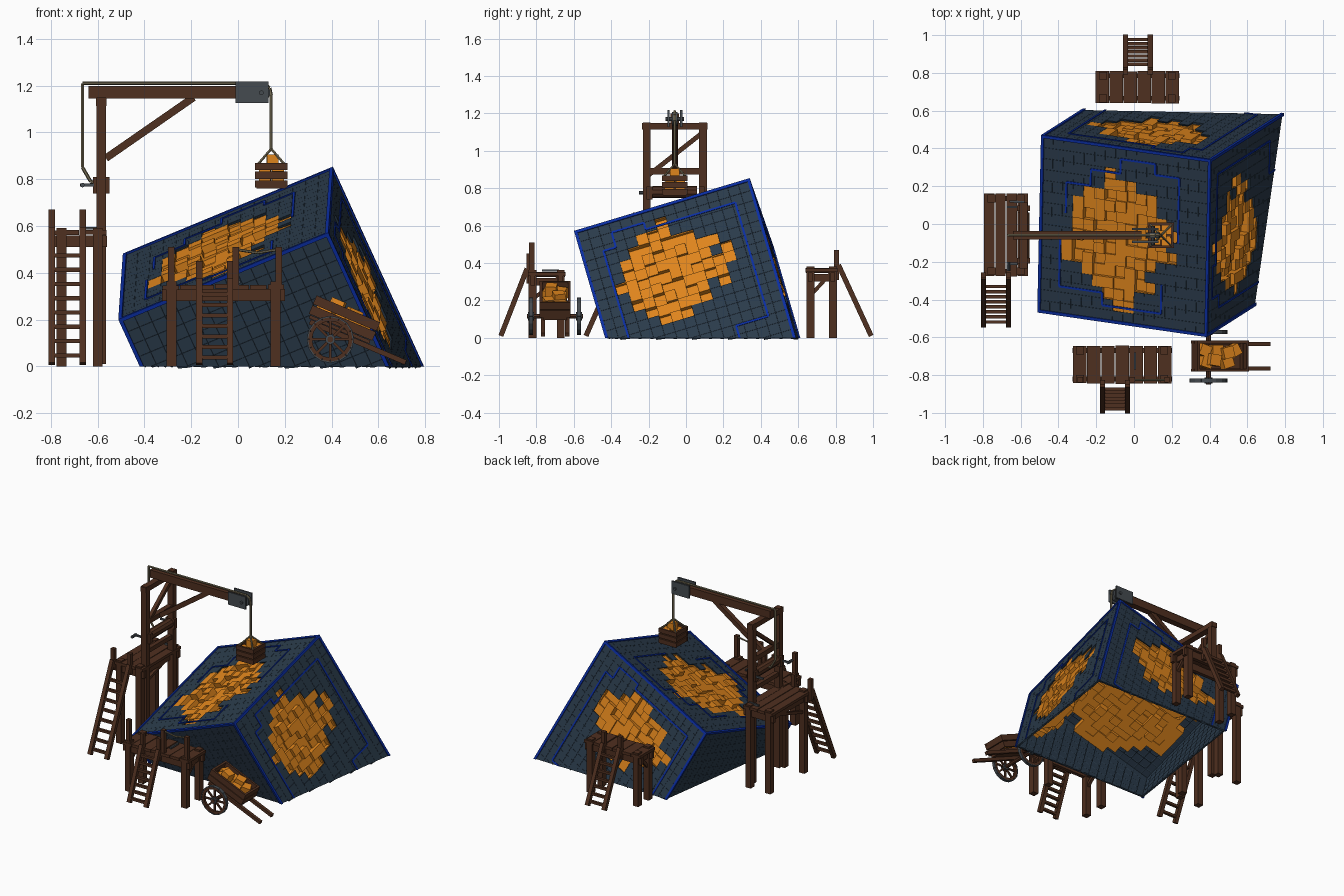
import bpy, bmesh, math, random
from mathutils import Vector, Matrix

if "Cube" in bpy.data.objects:
    bpy.data.objects.remove(bpy.data.objects["Cube"])

random.seed(4)
V = Vector

def material(name, rgb):
    m = bpy.data.materials.new(name)
    m.diffuse_color = (*rgb, 1)
    m.use_nodes = True
    m.node_tree.nodes["Principled BSDF"].inputs["Base Color"].default_value = m.diffuse_color
    return m

WOOD = material("dark_wood", (.078, .029, .014))
TILE = material("slate_tile", (.023, .043, .069))
BLUE = material("blue_trim", (.003, .026, .36))
GOLD = material("orange_block", (.74, .235, .012))
IRON = material("iron", (.06, .07, .08))
ROPE = material("rope", (.19, .16, .095))

def finish(name, bm, *mats):
    me = bpy.data.meshes.new(name)
    bm.to_mesh(me)
    bm.free()
    ob = bpy.data.objects.new(name, me)
    for m in mats:
        me.materials.append(m)
    bpy.context.collection.objects.link(ob)
    return ob

def box(bm, c, s, rot=Matrix.Identity(4)):
    m = Matrix.Translation(c) @ rot @ Matrix.Diagonal((*s, 1))
    bmesh.ops.create_cube(bm, size=1, matrix=m)

def beam(bm, p, q, w, h=None):
    p, q = V(p), V(q)
    x = (q - p).normalized()
    y = (V((0, 0, 1)) if abs(x.z) < .99 else V((0, 1, 0))).cross(x).normalized()
    rot = Matrix((x, y, x.cross(y))).transposed().to_4x4()
    box(bm, (p + q) / 2, ((q - p).length, w, h or w), rot)

def rod(bm, p, q, r, n=8):
    p, q = V(p), V(q)
    m = Matrix.Translation((p + q) / 2) @ (q - p).to_track_quat('Z', 'Y').to_matrix().to_4x4()
    bmesh.ops.create_cone(bm, cap_ends=True, segments=n, radius1=r, radius2=r,
                          depth=(q - p).length, matrix=m)

def clip_ground(bm):
    bmesh.ops.bisect_plane(bm, geom=bm.verts[:] + bm.edges[:] + bm.faces[:],
                           plane_co=(0, 0, 0), plane_no=(0, 0, -1), clear_outer=True)

# ---- tilted cube, sunk in the ground ----
S, N = .965, 16
CELL = S / N
U = V((.93, -.135, .385)).normalized()
W = V((.026, .957, .29))
W = (W - U * W.dot(U)).normalized()
UP = U.cross(W)
TOP = V((-.05, -.062, .520))
CEN = TOP - UP * S / 2

def face_matrix(a, n):
    m = Matrix((a, n.cross(a), n)).transposed().to_4x4()
    return Matrix.Translation(CEN + n * S / 2) @ m

# name, in-plane axis, normal, patch (centre a, centre b, radius a, radius b)
faces = [("top", U, UP, (-.03, -.02, .34, .39)),
         ("right", W, U, (-.05, .10, .33, .31)),
         ("back", -U, W, (.0, .13, .34, .27)),
         ("front", U, -W, None),
         ("left", -W, -U, None)]
# stepped inlay paths, in face coordinates
top_lines = [[(-.34, .08), (-.34, .25), (-.2, .25), (-.2, .34), (-.03, .34), (-.03, .42),
              (.17, .42), (.17, .36), (.31, .36), (.31, 0)],
             [(-.37, -.05), (-.37, -.33), (-.12, -.33), (-.12, -.40), (.22, -.40), (.22, -.24)]]
side_lines = [[(-.37, -.40), (.2, -.40), (.2, -.31), (.38, -.31), (.38, .38), (-.12, .38),
               (-.12, .42), (-.30, .42), (-.30, .33), (-.37, .33), (-.37, -.40)]]

for name, a, n, patch in faces:
    M = face_matrix(a, n)
    bm = bmesh.new()
    bmesh.ops.create_grid(bm, x_segments=N, y_segments=N, size=S / 2)
    hole = []
    if patch:
        ca, cb, ra, rb = patch
        for f in bm.faces:
            c = f.calc_center_median()
            x, y = abs(c.x - ca) / ra, abs(c.y - cb) / rb
            d = .6 * math.hypot(x, y) + .4 * (x + y)     # rounded diamond
            if d < .94 + random.uniform(-.13, .13):
                hole.append(f)
    spots = [f.calc_center_median().copy() for f in hole]
    # cells bordering the patch, filled below the tiles
    border = {g for f in hole for v in f.verts for g in v.link_faces} - set(hole)
    hidden = [g.calc_center_median().copy() for g in border]
    bmesh.ops.delete(bm, geom=hole, context='FACES')
    bmesh.ops.inset_individual(bm, faces=bm.faces[:], thickness=.0008, depth=.0008)
    bm.transform(M)
    clip_ground(bm)
    ob = finish(name + "_tile_wall", bm, TILE)
    sol = ob.modifiers.new("thickness", 'SOLIDIFY')
    sol.thickness = .012
    sol.offset = -1

    if spots:
        # exposed blocks of uneven height
        bm = bmesh.new()
        for c in spots:
            top = random.choice((-.045, -.034, -.022, -.01, .0))
            box(bm, (c.x, c.y, top - .035), (CELL, CELL, .07))
        for c in hidden:
            box(bm, (c.x, c.y, -.044), (CELL, CELL, .06))
        bm.transform(M)
        clip_ground(bm)
        finish(name + "_blocks", bm, GOLD)
        # stepped inlay line
        bm = bmesh.new()
        for path in (top_lines if name == "top" else side_lines):
            for p, q in zip(path, path[1:]):
                beam(bm, (*p, .002), (*q, .002), .011, .006)
        bm.transform(M)
        clip_ground(bm)
        finish(name + "_inlay", bm, BLUE)

# edge trim
bm = bmesh.new()
h = S / 2
rot = Matrix((U, W, UP)).transposed().to_4x4()
T = .016
for s in (-1, 1):
    box(bm, CEN + (W * s + UP) * h, (S + T, T, T), rot)
    box(bm, CEN + (U * s + UP) * h, (T, S + T, T), rot)
    for t in (-1, 1):
        box(bm, CEN + (U * s + W * t) * h, (T, T, S), rot)
clip_ground(bm)
finish("cube_edge_trim", bm, BLUE)

# ---- work platforms with ladders ----
def platform(name, x0, x1, y0, y1, z, planks, lx, foot, out, post):
    bm = bmesh.new()
    w = (x1 - x0) / planks
    for i in range(planks):
        j = random.uniform(-.004, .004)
        box(bm, (x0 + (i + .5) * w, (y0 + y1) / 2, z - .01 + j), (w * .94, y1 - y0 + j, .02))
    for y in (y0 + .025, y1 - .025):
        beam(bm, (x0, y, z - .045), (x1, y, z - .045), .025, .05)
        for x in (x0 + .04, x1 - .04):
            box(bm, (x, y, z / 2 + .006), (.042, .042, z + .012))
    for x in (x0 + .04, x1 - .04):
        beam(bm, (x, y0 + .02, z - .15), (x, y1 - .04, z - .03), .02)
        beam(bm, (x, y0 + .005, z - .05), (x, y1 - .005, z - .05), .025, .04)
    finish(name + "_deck", bm, WOOD)
    # ladder
    bm = bmesh.new()
    edge = y0 if out < 0 else y1
    A, B = V((0, foot, .01)), V((0, edge + out * .005, post - .08))
    for s in (-1, 1):
        x = V((lx + s * .066, 0, 0))
        beam(bm, A + x, B + x, .027)
        box(bm, (x.x, B.y - out * .01, (z + post) / 2 - .03), (.027, .027, post - z + .06))
    for i in range(7 if z < .5 else 8):
        c = A.lerp(B, (i + .6) / (8 if z < .5 else 9.5))
        box(bm, c + V((lx, 0, 0)), (.12, .018, .018))
    finish(name + "_ladder", bm, WOOD)

platform("front_platform", -.325, .2, -.845, -.645, .35, 7, -.1, -.99, -1, .45)
platform("back_platform", -.205, .24, .64, .81, .37, 6, .02, .99, 1, .47)
platform("crane_platform", -.795, -.56, -.275, .16, .58, 4, -.73, -.535, -1, .67)

# railing on the front platform
bm = bmesh.new()
tops = [V((x, -.825, .51)) for x in (-.285, -.01, .175)]
for t in tops:
    box(bm, t - V((0, 0, .09)), (.028, .028, .18))
finish("railing_posts", bm, WOOD)
bm = bmesh.new()
for p, q in zip(tops[1:], tops[2:]):
    mid = (p + q) / 2 - V((0, 0, .025))
    rod(bm, p - V((0, 0, .01)), mid, .006, 6)
    rod(bm, mid, q - V((0, 0, .01)), .006, 6)
finish("railing_rope", bm, ROPE)

# tools left on the decks
bm = bmesh.new()
beam(bm, (.005, -.77, .36), (.005, -.68, .36), .012)
beam(bm, (-.66, .12, .59), (-.58, .115, .59), .012)
finish("iron_tools", bm, IRON)

# ---- crane ----
Y = -.06
bm = bmesh.new()
for y in (-.21, .09):
    box(bm, (-.585, y, .58), (.042, .042, 1.14))
    box(bm, (-.585, y * .93, .775), (.07, .03, .07))
box(bm, (-.585, Y, 1.13), (.044, .35, .035))
box(bm, (-.585, Y, .68), (.03, .3, .03))
beam(bm, (-.585, -.2, .87), (-.585, .08, 1.09), .025)
beam(bm, (-.565, Y, .89), (-.19, Y, 1.15), .032)
box(bm, (-.585, Y, .89), (.035, .3, .035))
box(bm, (-.30, Y, 1.172), (.68, .045, .055))
rod(bm, (-.585, -.18, .78), (-.585, .06, .78), .033, 10)
finish("crane_frame", bm, WOOD)

bm = bmesh.new()
for s in (-1, 1):
    box(bm, (.06, Y + s * .034, 1.172), (.14, .012, .09))
    box(bm, (-.645, Y + s * .15, .775), (.06, .012, .012))
rod(bm, (.1, Y - .05, 1.17), (.1, Y + .05, 1.17), .01)
rod(bm, (.1, Y - .015, 1.17), (.1, Y + .015, 1.17), .038, 14)
rod(bm, (-.665, -.25, .775), (-.665, -.2, .775), .01)
finish("crane_fittings", bm, IRON)

bm = bmesh.new()
line = [(-.6, .78), (-.63, .79), (-.665, .85), (-.665, 1.21), (.11, 1.21), (.135, 1.19), (.142, 1.16), (.142, .93)]
for p, q in zip(line, line[1:]):
    rod(bm, (p[0], Y, p[1]), (q[0], Y, q[1]), .0075, 6)
for sx in (-1, 1):
    for sy in (-1, 1):
        rod(bm, (.142, Y, .93), (.142 + sx * .06, Y + sy * .06, .86), .006, 6)
finish("hoist_rope", bm, ROPE)

# hanging crate
bm = bmesh.new()
box(bm, (.142, Y, .768), (.125, .125, .015))
for i in range(3):
    z = .78 + i * .037
    for s in (-1, 1):
        box(bm, (.142, Y + s * .06, z), (.14, .014, .03))
        box(bm, (.142 + s * .06, Y, z), (.014, .13, .03))
finish("hanging_crate", bm, WOOD)
bm = bmesh.new()
for x, y, z in ((.115, -.085, .83), (.17, -.03, .84), (.17, -.09, .81), (.115, -.03, .81), (.148, -.06, .88)):
    box(bm, (x, y, z), (.05, .05, .05), Matrix.Rotation(x - .14, 4, 'Z'))
finish("crate_blocks", bm, GOLD)

# ---- two-wheeled cart ----
CY = -.70
M = Matrix.Translation((.395, CY, .115)) @ Matrix.Rotation(math.radians(23), 4, 'Y')
bm = bmesh.new()
box(bm, (.02, 0, .055), (.28, .13, .015))
for s in (-1, 1):
    beam(bm, (-.11, s * .065, .035), (.335, s * .065, .035), .022)
    for z in (.085, .13):
        box(bm, (.02, s * .075, z), (.295, .014, .04))
        box(bm, (.02 + s * .14, 0, z), (.014, .14, .04))
bm.transform(M)
rod(bm, (.395, CY - .15, .115), (.395, CY + .15, .115), .013)
tyre = bmesh.new()
for s in (-1, 1):
    y = CY + s * .128
    for k in range(16):
        a, b = k * math.tau / 16, (k + 1) * math.tau / 16
        def rim(t, r):
            return V((.395 + r * math.cos(t), y, .115 + r * math.sin(t)))
        beam(bm, rim(a, .087), rim(b, .087), .018, .017)
        beam(tyre, rim(a, .098), rim(b, .098), .022, .006)
        if k % 2 == 0:
            beam(bm, (.395, y, .115), rim(a, .087), .011)
    rod(tyre, (.395, CY + s * .112, .115), (.395, CY + s * .145, .115), .022, 10)
finish("cart", bm, WOOD)
finish("wheel_tyres_and_hubs", tyre, IRON)
bm = bmesh.new()
for x, y, z in ((-.06, -.03, .1), (.0, .03, .1), (-.03, -.02, .14), (.06, -.03, .1), (.1, .03, .1), (-.07, .03, .1), (.05, .02, .13)):
    box(bm, (x, y, z), (.06, .06, .06), Matrix.Rotation(x * 5, 4, 'Z'))
bm.transform(M)
finish("cart_blocks", bm, GOLD)
